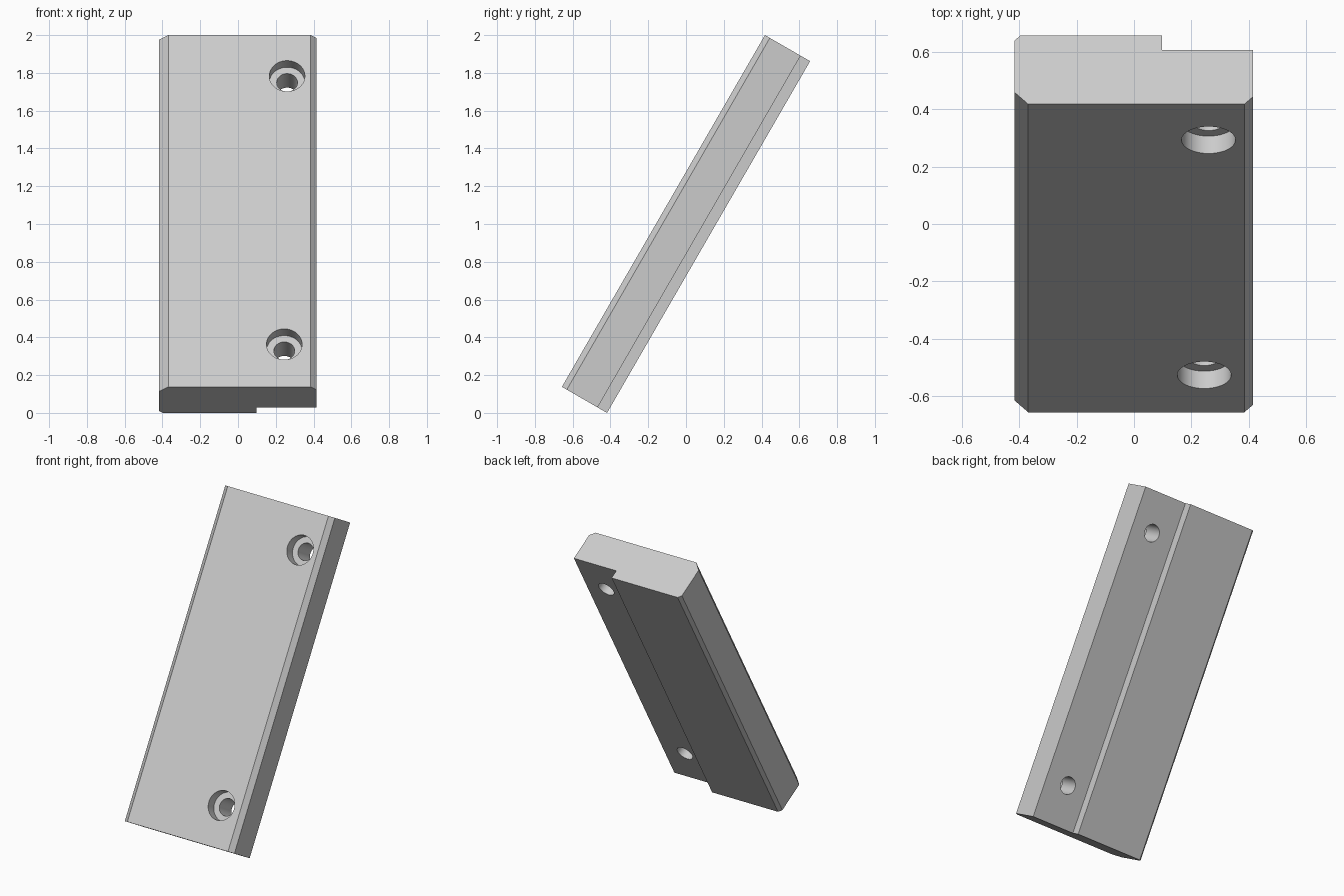
import bpy
import bmesh
from math import radians
from mathutils import Matrix

cube = bpy.data.objects.get("Cube")
if cube:
    bpy.data.objects.remove(cube, do_unlink=True)

LENGTH, THICK, TILT = 2.15, 0.276, radians(30)
LEFT, RIGHT = 0.415, -0.417
STEP_X, STEP = 0.097, 0.058
BORE_R, BORE_DEPTH, HOLE_R = 0.094, 0.07, 0.055

grey = bpy.data.materials.new("light grey")
grey.use_nodes = True
colour = (0.6, 0.6, 0.6, 1)
grey.diffuse_color = colour
grey.node_tree.nodes["Principled BSDF"].inputs["Base Color"].default_value = colour


def add_object(name, bm):
    bmesh.ops.recalc_face_normals(bm, faces=bm.faces)
    mesh = bpy.data.meshes.new(name)
    bm.to_mesh(mesh)
    bm.free()
    mesh.materials.append(grey)
    obj = bpy.data.objects.new(name, mesh)
    bpy.context.collection.objects.link(obj)
    return obj


# Plate: chamfered and stepped cross-section (x, depth) extruded along its length
profile = [
    (RIGHT + 0.048, 0), (LEFT - 0.03, 0), (LEFT, 0.03),
    (LEFT, THICK - STEP), (STEP_X, THICK - STEP), (STEP_X, THICK),
    (RIGHT + 0.02, THICK), (RIGHT, THICK - 0.02), (RIGHT, 0.048),
]
bm = bmesh.new()
base = bm.faces.new([bm.verts.new((x, y, 0)) for x, y in profile])
top = bmesh.ops.extrude_face_region(bm, geom=[base])["geom"]
bmesh.ops.translate(bm, vec=(0, 0, LENGTH),
                    verts=[v for v in top if isinstance(v, bmesh.types.BMVert)])
plate = add_object("mounting_plate", bm)


# Counterbored screw holes
def cut_cylinder(name, x, z, radius, start, end):
    bm = bmesh.new()
    place = Matrix.Translation((x, (start + end) / 2, z)) @ Matrix.Rotation(radians(90), 4, "X")
    bmesh.ops.create_cone(bm, cap_ends=True, segments=64, radius1=radius,
                          radius2=radius, depth=end - start, matrix=place)
    cutter = add_object(name, bm)
    cutter.hide_render = True
    mod = plate.modifiers.new(name, "BOOLEAN")
    mod.operation = "DIFFERENCE"
    mod.solver = "EXACT"
    mod.object = cutter
    bpy.ops.object.modifier_apply(modifier=name)
    bpy.data.objects.remove(cutter, do_unlink=True)


bpy.context.view_layer.objects.active = plate
plate.select_set(True)
for label, x, z in (("lower", 0.245, 0.26), ("upper", 0.26, 1.90)):
    cut_cylinder(label + "_counterbore", x, z, BORE_R, -0.1, BORE_DEPTH)
    cut_cylinder(label + "_screw_hole", x, z, HOLE_R, -0.1, THICK + 0.1)

bpy.ops.object.shade_smooth_by_angle(angle=radians(20))

# Lean the plate back so its rear lower edge rests on the floor
plate.rotation_euler.x = -TILT
plate.location = (0, -0.657, THICK / 2)
